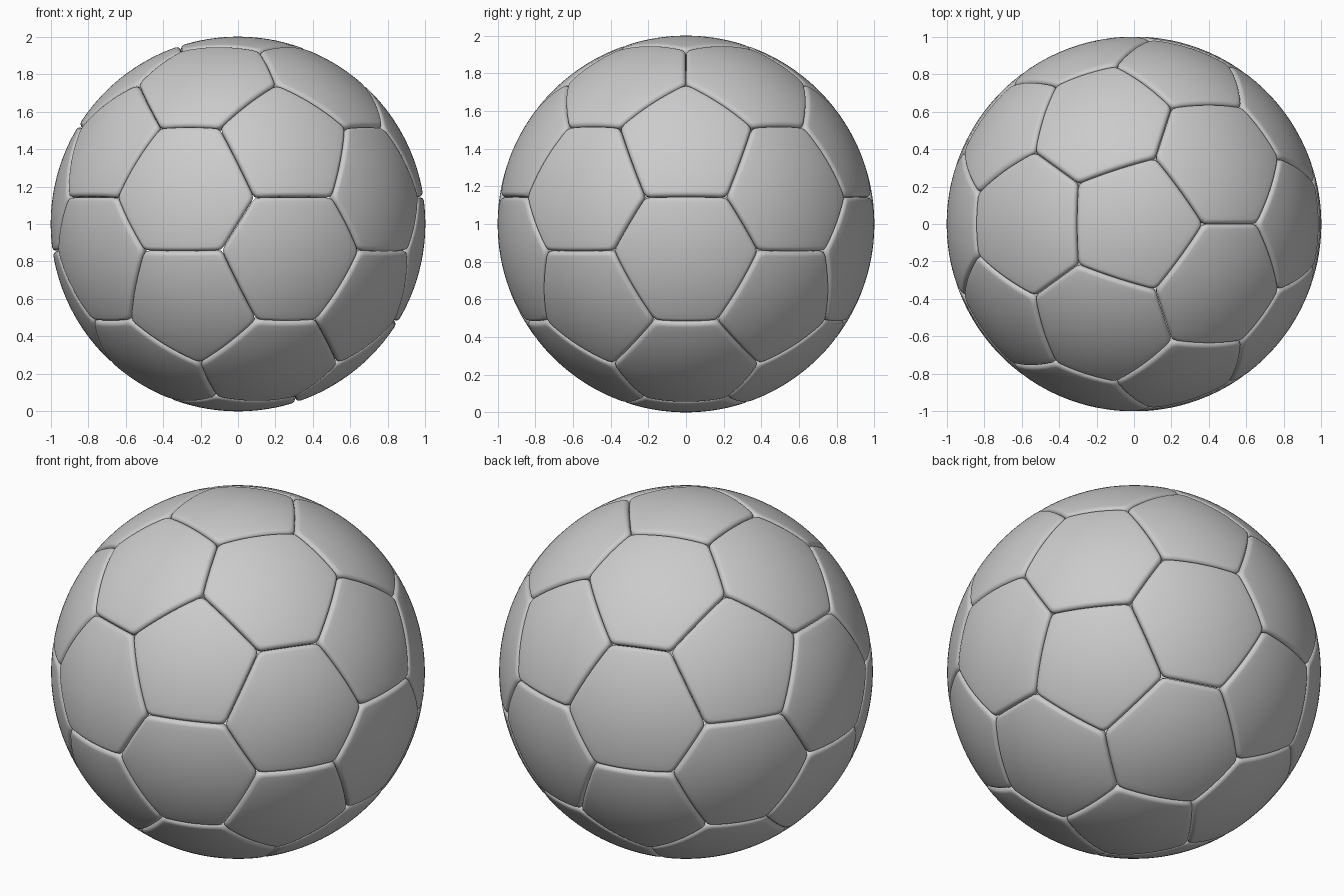
import bpy, bmesh, math
from mathutils import Vector
from itertools import combinations

if "Cube" in bpy.data.objects:
    bpy.data.objects.remove(bpy.data.objects["Cube"])

CUT = 0.3616      # how far along each icosahedron edge the corners are cut
SEG = 16          # segments along one panel edge
FILL = 10         # rings across the smooth middle of a panel
GAP, WIDTH, DEPTH, SKIN = 0.001, 0.026, 0.024, 0.05   # seam shape


def ring_point(lat, az):
    return Vector((math.cos(lat) * math.cos(az), math.cos(lat) * math.sin(az), math.sin(lat)))


# Icosahedron standing on a vertex: poles plus two staggered rings
LAT = math.atan(0.5)
ico = [Vector((0, 0, 1)), Vector((0, 0, -1))]
for k in range(5):
    ico.append(ring_point(LAT, math.radians(72 * k)))
    ico.append(ring_point(-LAT, math.radians(72 * k + 36)))


def near(a, b):
    return 0.3 < a.dot(b) < 0.6


def ordered(center, pts):
    """Sort corners counter-clockwise seen from outside."""
    c = center.normalized()
    u = c.orthogonal().normalized()
    w = c.cross(u)
    return sorted(pts, key=lambda p: math.atan2(p.dot(w), p.dot(u)))


def outline(corners):
    """Panel border on the unit sphere with slightly rounded corners."""
    pts = []
    for i, a in enumerate(corners):
        b = corners[(i + 1) % len(corners)]
        pts += [a.lerp(b, j / SEG).normalized() for j in range(SEG)]
    n = len(pts)
    out = list(pts)
    for i in range(0, n, SEG):
        out[i] = (pts[i] * 0.5 + (pts[i - 1] + pts[(i + 1) % n]) * 0.25).normalized()
    return out


def add_panel(bm, center, corners):
    c = center.normalized()
    corners = [p.normalized() for p in ordered(center, corners)]
    border = outline(corners)
    mids = [(corners[i - 1] + corners[i]).normalized() for i in range(len(corners))]
    inner = sum((m - c).length for m in mids) / len(mids)
    # (fraction from centre, radius): domed middle, rounded shoulder, rim
    s0 = 1 - (GAP + WIDTH) / inner
    rings = [(s0 * i / FILL, 1.0) for i in range(1, FILL + 1)]
    for i in range(1, 8):
        a = math.pi / 2 * i / 7
        d = GAP + WIDTH * (1 - math.sin(a))
        rings.append((1 - d / inner, 1 - DEPTH * (1 - math.cos(a))))
    rings.append((1 - GAP / inner, 1 - SKIN))
    n = len(border)
    mid = bm.verts.new(c)
    prev = None
    for s, r in rings:
        cur = [bm.verts.new(c.lerp(p, s).normalized() * r) for p in border]
        for i in range(n):
            j = (i + 1) % n
            if prev:
                bm.faces.new((prev[i], cur[i], cur[j], prev[j]))
            else:
                bm.faces.new((mid, cur[i], cur[j]))
        prev = cur


def make_object(name, panels):
    bm = bmesh.new()
    for center, corners in panels:
        add_panel(bm, center, corners)
    mesh = bpy.data.meshes.new(name)
    bm.to_mesh(mesh)
    bm.free()
    ob = bpy.data.objects.new(name, mesh)
    ob.location.z = 1
    bpy.context.collection.objects.link(ob)
    bpy.ops.object.select_all(action='DESELECT')
    ob.select_set(True)
    bpy.context.view_layer.objects.active = ob
    bpy.ops.object.shade_smooth_by_angle(angle=math.radians(40))


# Twelve five-sided panels, one around each icosahedron vertex
pentagons = [(v, [v.lerp(o, CUT) for o in ico if near(v, o)]) for v in ico]

# Twenty six-sided panels, one on each icosahedron face
hexagons = []
for tri in combinations(ico, 3):
    if all(near(a, b) for a, b in combinations(tri, 2)):
        pts = [a.lerp(b, CUT) for a in tri for b in tri if a is not b]
        hexagons.append((tri[0] + tri[1] + tri[2], pts))

make_object("pentagon_panels", pentagons)
make_object("hexagon_panels", hexagons)
